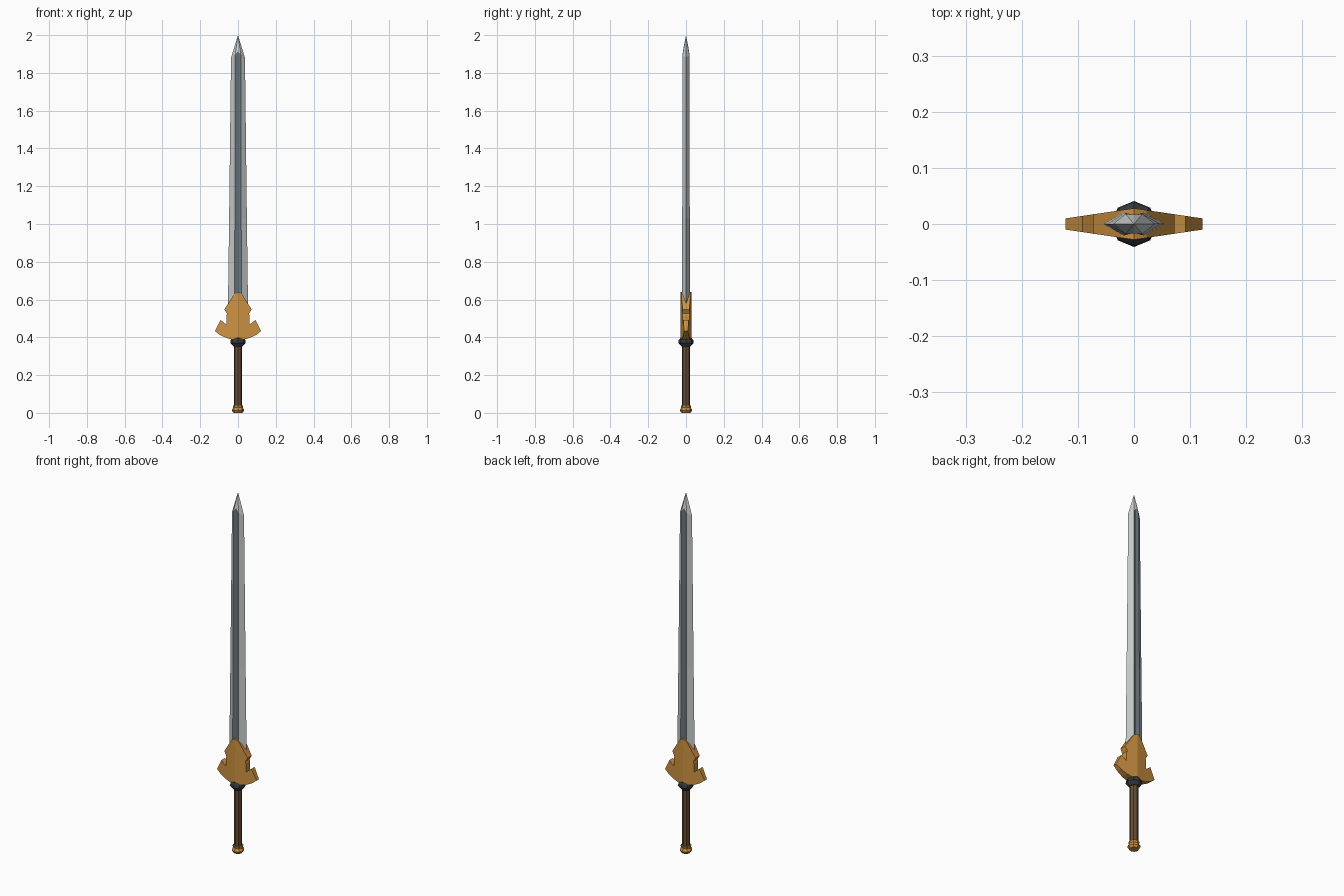
import bpy, bmesh, math

if "Cube" in bpy.data.objects:
    bpy.data.objects.remove(bpy.data.objects["Cube"])


def material(name, rgb):
    m = bpy.data.materials.new(name)
    m.diffuse_color = (*rgb, 1)
    m.use_nodes = True
    m.node_tree.nodes["Principled BSDF"].inputs["Base Color"].default_value = m.diffuse_color
    return m


STEEL = material("light steel", (0.58, 0.61, 0.60))
DARK_STEEL = material("blue grey steel", (0.14, 0.175, 0.20))
GOLD = material("gold", (0.62, 0.29, 0.055))
BROWN = material("brown leather", (0.13, 0.075, 0.035))
BLACK = material("dark iron", (0.04, 0.042, 0.048))


def finish(bm, name, mats):
    bmesh.ops.recalc_face_normals(bm, faces=bm.faces)
    me = bpy.data.meshes.new(name)
    bm.to_mesh(me)
    bm.free()
    for m in mats:
        me.materials.append(m)
    ob = bpy.data.objects.new(name, me)
    bpy.context.collection.objects.link(ob)
    return ob


def lathe(name, profile, mat, sides=8):
    """Faceted turned part from (radius, z) pairs, bottom to top."""
    bm = bmesh.new()
    rings = [[bm.verts.new((r * math.cos(i * math.tau / sides),
                            r * math.sin(i * math.tau / sides), z))
              for i in range(sides)] for r, z in profile]
    for a, b in zip(rings, rings[1:]):
        for i in range(sides):
            j = (i + 1) % sides
            bm.faces.new((a[i], a[j], b[j], b[i]))
    bm.faces.new(rings[0])
    bm.faces.new(rings[-1])
    return finish(bm, name, [mat])


# Blade: bevelled edges with a sunken fuller on both faces
bm = bmesh.new()
# edge half width, edge z, fuller half width, fuller z, half thickness, groove depth
sections = [(0.055, 0.42, 0.019, 0.42, 0.021, 0.005),
            (0.047, 1.03, 0.017, 1.03, 0.020, 0.005),
            (0.037, 1.88, 0.015, 1.895, 0.018, 0.003)]
rings = []
for w, ze, f, zf, t, g in sections:
    pts = [(w, 0, ze), (f, t, zf), (0, t - g, zf), (-f, t, zf),
           (-w, 0, ze), (-f, -t, zf), (0, g - t, zf), (f, -t, zf)]
    rings.append([bm.verts.new(p) for p in pts])
FULLER = (1, 2, 5, 6)
for a, b in zip(rings, rings[1:]):
    for i in range(8):
        j = (i + 1) % 8
        face = bm.faces.new((a[i], a[j], b[j], b[i]))
        face.material_index = 1 if i in FULLER else 0
bm.faces.new(rings[0])
# Point of the blade, with a small ridge above each fuller
tip = bm.verts.new((0, 0, 2))
top = rings[-1]
for i in (0, 3, 4, 7):
    bm.faces.new((top[i], top[(i + 1) % 8], tip))
for p, c, q, y in ((1, 2, 3, 0.0165), (5, 6, 7, -0.0165)):
    ridge = bm.verts.new((0, y, 1.915))
    for s, e in ((p, c), (c, q)):
        bm.faces.new((top[s], top[e], ridge)).material_index = 1
    bm.faces.new((top[p], ridge, tip))
    bm.faces.new((ridge, top[q], tip))
finish(bm, "blade", [STEEL, DARK_STEEL])

# Winged guard: half outline mirrored, thick at the middle and thin at the wings
outline = [(0, 0.64), (0.022, 0.627), (0.072, 0.548), (0.058, 0.525),
           (0.062, 0.515), (0.062, 0.468), (0.092, 0.492), (0.122, 0.433),
           (0.095, 0.412), (0.060, 0.396), (0.030, 0.388), (0, 0.386)]
bm = bmesh.new()
for side in (1, -1):
    front, back = [[bm.verts.new((side * x, s * (0.028 - 0.148 * x), z))
                    for x, z in outline] for s in (-1, 1)]
    bm.faces.new(front)
    bm.faces.new(back)
    for i in range(len(outline) - 1):
        bm.faces.new((front[i], front[i + 1], back[i + 1], back[i]))
bmesh.ops.remove_doubles(bm, verts=bm.verts, dist=1e-5)
finish(bm, "guard", [GOLD])

# Collar, grip and pommel
lathe("collar", [(0.024, 0.352), (0.041, 0.371), (0.039, 0.385), (0.024, 0.404)], BLACK)
lathe("grip", [(0.021, 0.03), (0.021, 0.365)], BROWN)
lathe("pommel", [(0.024, 0.0), (0.032, 0.012), (0.031, 0.020),
                 (0.025, 0.028), (0.028, 0.040)], GOLD)
